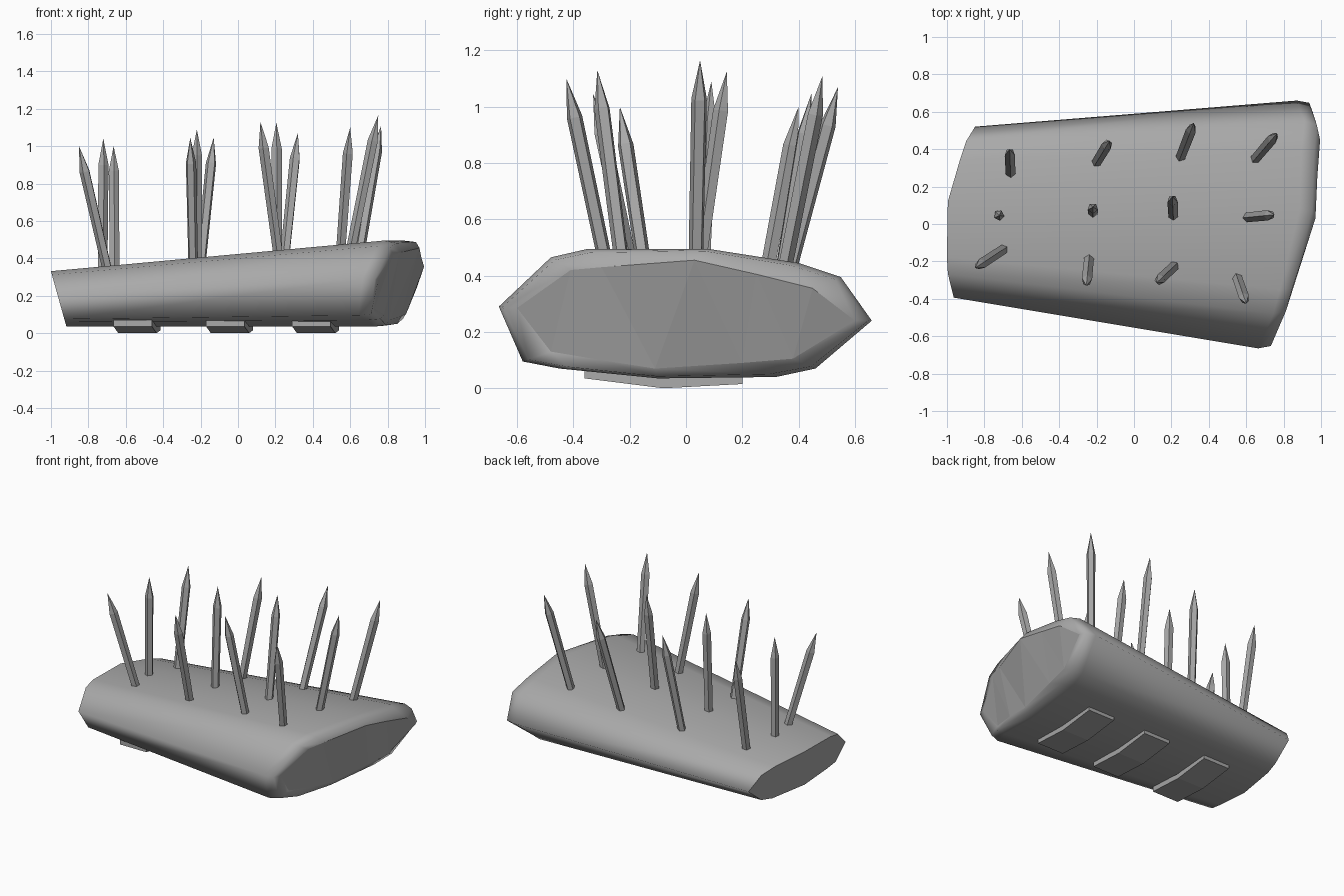
import bpy, bmesh
from mathutils import Vector

cube = bpy.data.objects.get("Cube")
if cube:
    bpy.data.objects.remove(cube, do_unlink=True)

grey = bpy.data.materials.new("mid_grey")
grey.use_nodes = True
grey.diffuse_color = (0.4, 0.4, 0.4, 1)
grey.node_tree.nodes["Principled BSDF"].inputs["Base Color"].default_value = (0.4, 0.4, 0.4, 1)


def loft(name, rings, smooth=False):
    """Skin a list of matching rings, closing both ends with flat caps."""
    bm = bmesh.new()
    loops = [[bm.verts.new(p) for p in ring] for ring in rings]
    count = len(loops[0])
    for a, b in zip(loops, loops[1:]):
        for i in range(count):
            j = (i + 1) % count
            face = bm.faces.new((a[i], a[j], b[j], b[i]))
            face.smooth = smooth
    for end in (loops[0], loops[-1]):
        cap = bm.faces.new(end)
        for edge in cap.edges:
            edge.smooth = False
        bmesh.ops.triangulate(bm, faces=[cap])
    bmesh.ops.recalc_face_normals(bm, faces=bm.faces)
    mesh = bpy.data.meshes.new(name)
    bm.to_mesh(mesh)
    bm.free()
    mesh.materials.append(grey)
    obj = bpy.data.objects.new(name, mesh)
    bpy.context.collection.objects.link(obj)
    return obj


# Body: large outline (y, z) and the slanted face (x, y, z) at the wide end
outline = [(-.665, .29), (-.48, .465), (-.35, .495), (.08, .495), (.4, .445), (.55, .395),
           (.66, .24), (.46, .07), (.32, .04), (-.1, .035), (-.45, .07), (-.58, .095)]
wide_face = [Vector(p) for p in (
    (.75, -.6, .285), (.83, -.41, .42), (.865, -.3, .43), (.97, .03, .455),
    (.98, .25, .405), (.995, .45, .355), (.955, .6, .24), (.9, .38, .105),
    (.87, .2, .09), (.81, -.11, .07), (.78, -.3, .1), (.73, -.48, .13))]


def narrow_point(y, z):
    """Shrink an outline point to the narrow end and lean that end back."""
    y, z = .065 + y * .69, .04 + (z - .04) * .64
    return Vector((-1 + .28 * (.33 - z) + .25 * max(0, y - .1), y, z))


narrow = [narrow_point(y, z) for y, z in outline]
shoulder = [Vector((c.x - .085, y, z)) for c, (y, z) in zip(wide_face, outline)]
rim = []
for s, c in zip(shoulder, wide_face):
    p = s.lerp(c, .2)
    p.x = c.x - .018
    rim.append(p)
loft("body", [narrow, shoulder, rim, wide_face], smooth=True)

# Spikes: base x, base y, tip x, tip y, tip z
spikes = [(-.69, -.13, -.85, -.235, 1), (-.24, -.18, -.255, -.33, 1.045),
          (.22, -.22, .12, -.315, 1.13), (.55, -.28, .6, -.425, 1.1),
          (-.725, .05, -.72, .045, 1.04), (-.22, .06, -.22, .09, 1.09),
          (.21, .04, .205, .145, 1.125), (.6, .035, .75, .05, 1.165),
          (-.66, .27, -.665, .4, 1), (-.2, .33, -.13, .445, 1.045),
          (.25, .36, .32, .54, 1.07), (.65, .35, .765, .485, 1.11)]
for n, (bx, by, tx, ty, tz) in enumerate(spikes):
    base, tip = Vector((bx, by, .37 + .09 * bx)), Vector((tx, ty, tz))
    axis = tip - base
    bm = bmesh.new()
    # Five-sided shaft, with its top drawn out to a point
    bmesh.ops.create_cone(bm, cap_ends=True, segments=5, radius1=.027, radius2=.029,
                          depth=axis.length - .14)
    bmesh.ops.translate(bm, verts=bm.verts, vec=(0, 0, (axis.length - .14) / 2))
    top = max(bm.faces, key=lambda f: f.calc_center_median().z)
    poked = bmesh.ops.poke(bm, faces=[top])
    poked["verts"][0].co.z = axis.length
    mesh = bpy.data.meshes.new("spike")
    bm.to_mesh(mesh)
    bm.free()
    mesh.materials.append(grey)
    spike = bpy.data.objects.new(f"spike_{n + 1}", mesh)
    spike.location = base
    spike.rotation_mode = "QUATERNION"
    spike.rotation_quaternion = axis.to_track_quat("Z", "Y")
    bpy.context.collection.objects.link(spike)

# Bent foot plates under the body
for n, x in enumerate((-.665, -.17, .29)):
    rings = []
    for skew, y, z in ((0, -.36, .035), (.025, -.08, 0), (.045, .2, .015)):
        left, right = x + skew, x + skew + .205
        rings.append([(left, y, z), (right, y, z), (right, y, z + .035), (left, y, z + .035)])
    loft(f"foot_plate_{n + 1}", rings)
